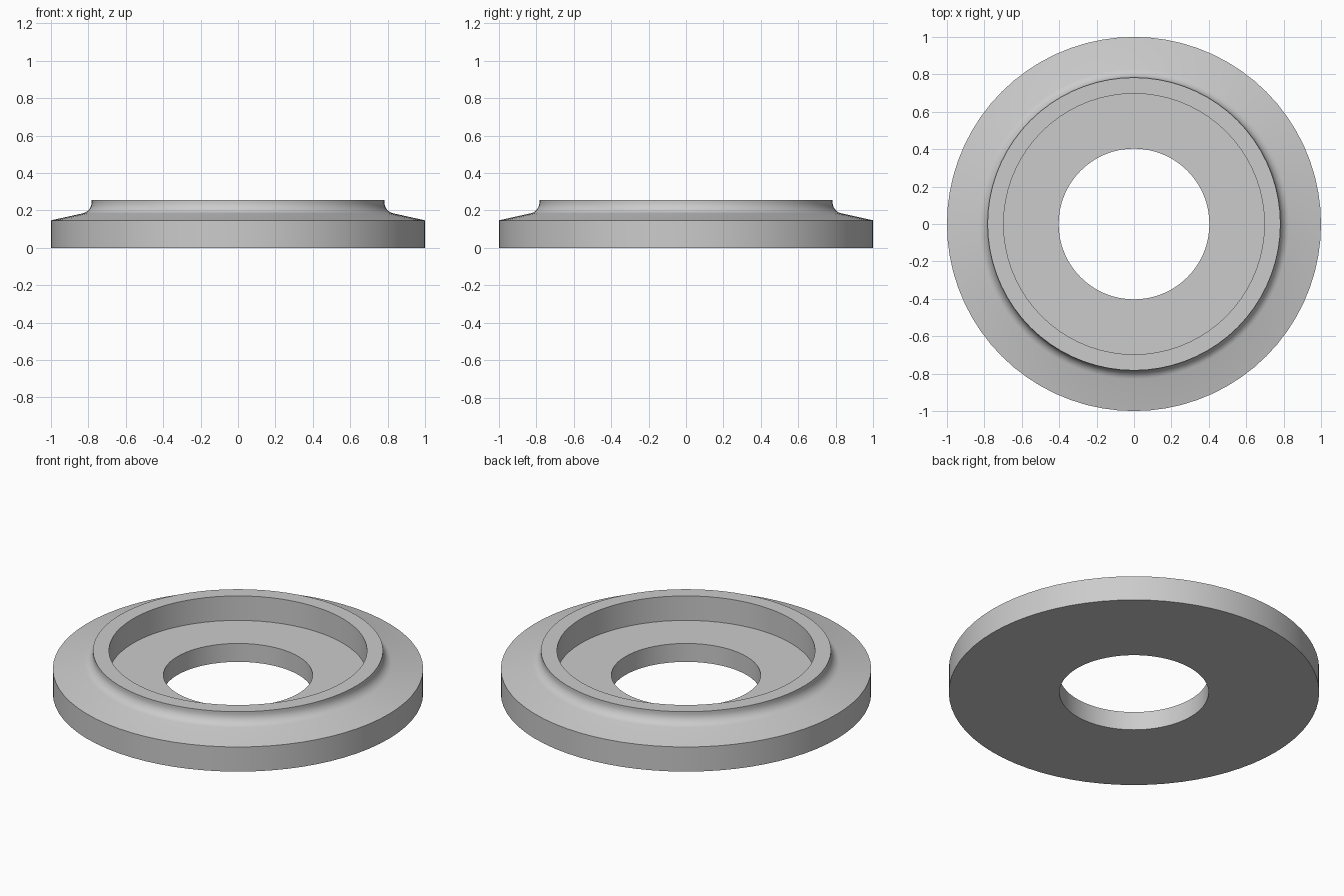
import bpy, bmesh
from math import sin, cos, pi, radians

cube = bpy.data.objects.get("Cube")
if cube:
    bpy.data.objects.remove(cube, do_unlink=True)

SEGMENTS = 72
HOLE, RECESS, COLLAR, OUTER = 0.403, 0.697, 0.783, 1.0
FLOOR_Z, EDGE_Z, TOP_Z = 0.11, 0.147, 0.256
FILLET = 0.06

# Single plain grey
grey = bpy.data.materials.new("light_grey")
grey.use_nodes = True
colour = (0.6, 0.6, 0.6, 1)
grey.diffuse_color = colour
grey.node_tree.nodes["Principled BSDF"].inputs["Base Color"].default_value = colour

# Cross-section: base, outer edge, sloped flange, concave fillet, collar, recess, bore
profile = [(HOLE, 0), (OUTER, 0), (OUTER, EDGE_Z)]
for i in range(9):
    a = radians(257 - 77 * i / 8)
    profile.append((COLLAR + FILLET * (1 + cos(a)), 0.243 + FILLET * sin(a)))
profile += [(COLLAR, TOP_Z), (RECESS, TOP_Z), (RECESS, FLOOR_Z), (HOLE, FLOOR_Z)]

# Revolve the section around the vertical axis
bm = bmesh.new()
verts = [bm.verts.new((r, 0, z)) for r, z in profile]
edges = [bm.edges.new((verts[i - 1], verts[i])) for i in range(len(verts))]
bmesh.ops.spin(bm, geom=verts + edges, cent=(0, 0, 0), axis=(0, 0, 1),
               angle=2 * pi, steps=SEGMENTS, use_merge=False)
bmesh.ops.remove_doubles(bm, verts=bm.verts[:], dist=0.0005)
bmesh.ops.recalc_face_normals(bm, faces=bm.faces[:])

mesh = bpy.data.meshes.new("flanged_ring")
bm.to_mesh(mesh)
bm.free()
mesh.materials.append(grey)
ring = bpy.data.objects.new("flanged_ring", mesh)
bpy.context.collection.objects.link(ring)

# Smooth round walls, crisp rims
bpy.ops.object.select_all(action='DESELECT')
ring.select_set(True)
bpy.context.view_layer.objects.active = ring
bpy.ops.object.shade_smooth_by_angle(angle=radians(30))
